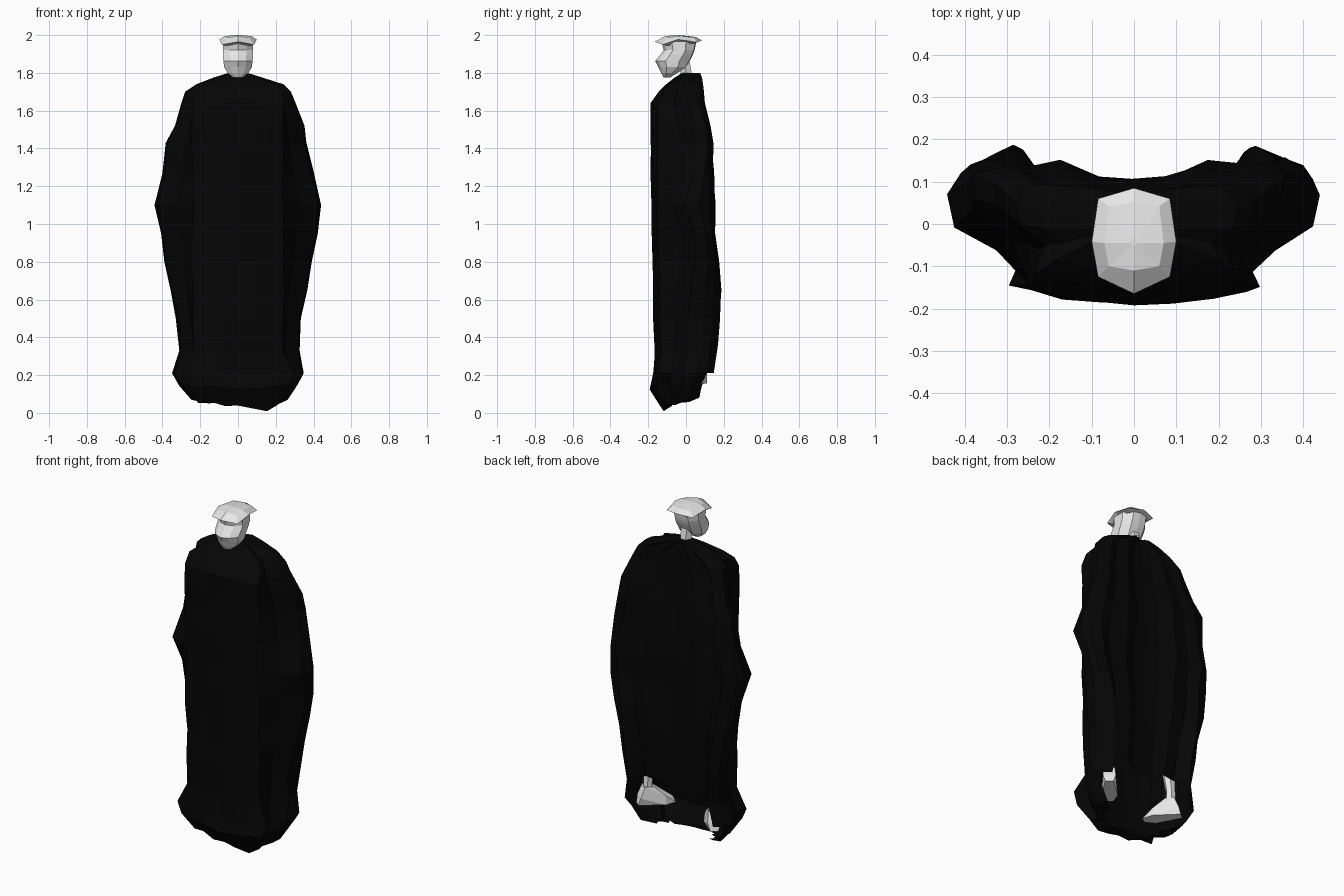
import bpy, bmesh, math, random
from mathutils import Vector, Matrix

if "Cube" in bpy.data.objects:
    bpy.data.objects.remove(bpy.data.objects["Cube"])

random.seed(4)


def material(name, v):
    m = bpy.data.materials.new(name)
    m.diffuse_color = (v, v, v, 1)
    m.use_nodes = True
    m.node_tree.nodes["Principled BSDF"].inputs["Base Color"].default_value = m.diffuse_color
    return m


BLACK = material("black cloth", 0.0017)
PALE = material("pale grey", 0.8)


def finish(bm, name, mat):
    bmesh.ops.recalc_face_normals(bm, faces=bm.faces)
    mesh = bpy.data.meshes.new(name)
    bm.to_mesh(mesh)
    bm.free()
    mesh.materials.append(mat)
    ob = bpy.data.objects.new(name, mesh)
    bpy.context.collection.objects.link(ob)
    return ob


def loft(name, rings, mat, keep=lambda r, i: True, caps=(True, True)):
    """Skin a list of closed rings that share one point count."""
    bm = bmesh.new()
    vs = [[bm.verts.new(p) for p in ring] for ring in rings]
    n = len(vs[0])
    for r in range(len(vs) - 1):
        for i in range(n):
            j = (i + 1) % n
            if keep(r, i):
                bm.faces.new((vs[r][i], vs[r][j], vs[r + 1][j], vs[r + 1][i]))
    for use, ring in zip(caps, (vs[0], vs[-1])):
        if use:
            bm.faces.new(ring)
    bmesh.ops.delete(bm, geom=[v for v in bm.verts if not v.link_faces], context='VERTS')
    return finish(bm, name, mat)


def mirrored(half):
    """Close a half outline that starts and ends on the centre line."""
    return [(x, *rest) for x, *rest in half] + [(-x, *rest) for x, *rest in half[-2:0:-1]]


# Robe: body with sleeve lobes on both sides, front to back
OUTLINE = mirrored([(0, -1), (.22, -.98), (.45, -.92), (.66, -.82), (.75, -.45), (.97, -.2),
                    (1, .25), (.94, .72), (.8, 1), (.64, .87), (.4, .95), (.2, .73), (0, .68)])
# height, left width, right width, front y, back y, rearward shift of the sleeve edge
ROBE = [(1.80, .05, .05, -.02, .075, 0), (1.775, .13, .13, -.06, .085, 0), (1.74, .22, .24, -.105, .09, .01),
        (1.70, .28, .28, -.145, .095, .03), (1.64, .30, .305, -.188, .10, .05), (1.52, .335, .35, -.188, .125, .08),
        (1.43, .385, .36, -.187, .14, .09), (1.27, .40, .40, -.185, .147, .07), (1.10, .44, .44, -.182, .155, .03),
        (.95, .41, .42, -.18, .16, .08), (.80, .385, .395, -.176, .175, .08), (.65, .355, .365, -.172, .185, .06),
        (.50, .33, .335, -.17, .18, .05), (.33, .315, .325, -.165, .165, .04), (.21, .35, .35, -.175, .145, .02),
        (.13, .31, .32, -.19, .12, 0), (.05, .25, .26, -.13, .1, 0)]
SLIDE = {4: .5, 5: 1, 6: .9, 7: .25}       # share of the shift by outline point
N = len(OUTLINE)
rings = []
for k, (z, wl, wr, f, b, shift) in enumerate(ROBE):
    ring = []
    for i, (u, v) in enumerate(OUTLINE):
        w = wr if u > 0 else wl
        col = min(i, N - i)
        x = u * w
        if col < 4:                        # front panel keeps a steady breadth
            x = math.copysign(min(abs(u) * (.365 if z > .3 else .47), abs(u) * w * 1.28), u)
        y = (-v * f if v < 0 else v * b) + shift * SLIDE.get(col, 0)
        if col > 8 and z < 1.1:            # back panel sinks between the sleeves
            y *= 1 - .4 * (1.1 - max(z, .33)) / .77
        dz = 0
        if z == .33 and 7 < col < 11:      # back hem lifts over the ankles
            dz = .03
        if k == len(ROBE) - 2:
            dz = .02 * u * u + random.uniform(-.01, .01)
        if k == len(ROBE) - 1:             # ragged hem with one low point
            dz = .03 * u * u + random.uniform(-.012, .012) - .045 * max(0, 1 - abs(x - .11) / .2) * (v < 0)
        s = .006 if k > 4 else 0
        ring.append((x + random.uniform(-s, s), y + random.uniform(-s, s), max(z + dz, 0)))
    rings.append(ring)
# cloth gathered underneath the hem
rings.append([(x * .72, y * .5 - .015, z * .3 + .035) for x, y, z in rings[-1]])


def robe_face(r, i):
    # the back is cut away above the feet
    z = ROBE[r][0] if r < len(ROBE) else 0
    edge = 7 if z < .3 else 8
    return not (z < .4 and edge <= i < N - edge)


loft("robe", rings, BLACK, robe_face, (True, False))

# Head: faceted rings from chin to crown, with a jutting nose ridge
SKULL = mirrored([(0, -1), (.55, -.82), (1, -.4), (1, .4), (.55, .95), (0, 1)])
HEAD = [(1.775, .025, -.118, -.085), (1.80, .055, -.132, -.045), (1.83, .073, -.146, 0),
        (1.862, .077, -.163, .02), (1.895, .08, -.137, .036), (1.92, .08, -.118, .045),
        (1.965, .08, -.13, .055)]
loft("head", [[(u * w, (f + b) / 2 + v * (b - f) / 2, z) for u, v in SKULL]
              for z, w, f, b in HEAD], PALE)

# Flat hat: tucked underside, brim, crown and peak
brim = mirrored([(0, -.165, 1.965), (.085, -.125, 1.95), (.1, -.042, 1.977),
                 (.085, .06, 1.962), (0, .085, 1.972)])
crown = mirrored([(0, -.11, 1.995), (.06, -.1, 1.985), (.07, -.045, 1.995),
                  (.06, .042, 1.988), (0, .052, 1.99)])
under = [(x * .78, (y + .04) * .78 - .04, z - .006) for x, y, z in brim]
peak = [(x * .1, -.045 + (y + .045) * .1, 2.0) for x, y, z in crown]
loft("hat", [under, brim, crown, peak], PALE)


def tube(name, path, sides, mat):
    """Upright column through (x, y, z, radius) stations."""
    loft(name, [[(x + r * math.cos(2 * math.pi * i / sides), y + r * math.sin(2 * math.pi * i / sides), z)
                 for i in range(sides)] for x, y, z, r in path], mat)


tube("neck", [(0, .01, 1.74, .038), (0, 0, 1.80, .034), (0, -.015, 1.87, .038)], 6, PALE)

# Legs and inward-turned feet, seen through the cut-away back
FOOT = [(-.022, .06, .165), (.022, .06, .165), (-.035, .05, .21), (.035, .05, .21),
        (-.03, .025, .27), (.03, .025, .27), (-.028, -.025, .27), (.028, -.025, .27),
        (-.045, -.09, .16), (.045, -.09, .16), (-.04, -.09, .21), (.04, -.09, .21),
        (-.02, -.15, .16), (.02, -.15, .16), (0, -.14, .19)]
for side, label, lift in ((1, "right", .02), (-1, "left", -.01)):
    x, y = .215 * side, .05
    tube(label + "_leg", [(x, y, .24 + lift, .03), (x, y, .31, .027), (x, y - .01, .38, .032),
                          (x * .9, y - .03, .6, .04)], 6, PALE)
    bm = bmesh.new()
    turn = Matrix.Translation((x, y, lift)) @ Matrix.Rotation(math.radians(-40 * side), 4, 'Z')
    for p in FOOT:
        bm.verts.new(turn @ Vector(p))
    bmesh.ops.convex_hull(bm, input=bm.verts)
    loose = [v for v in bm.verts if not v.link_faces]
    bmesh.ops.delete(bm, geom=loose, context='VERTS')
    finish(bm, label + "_foot", PALE)
